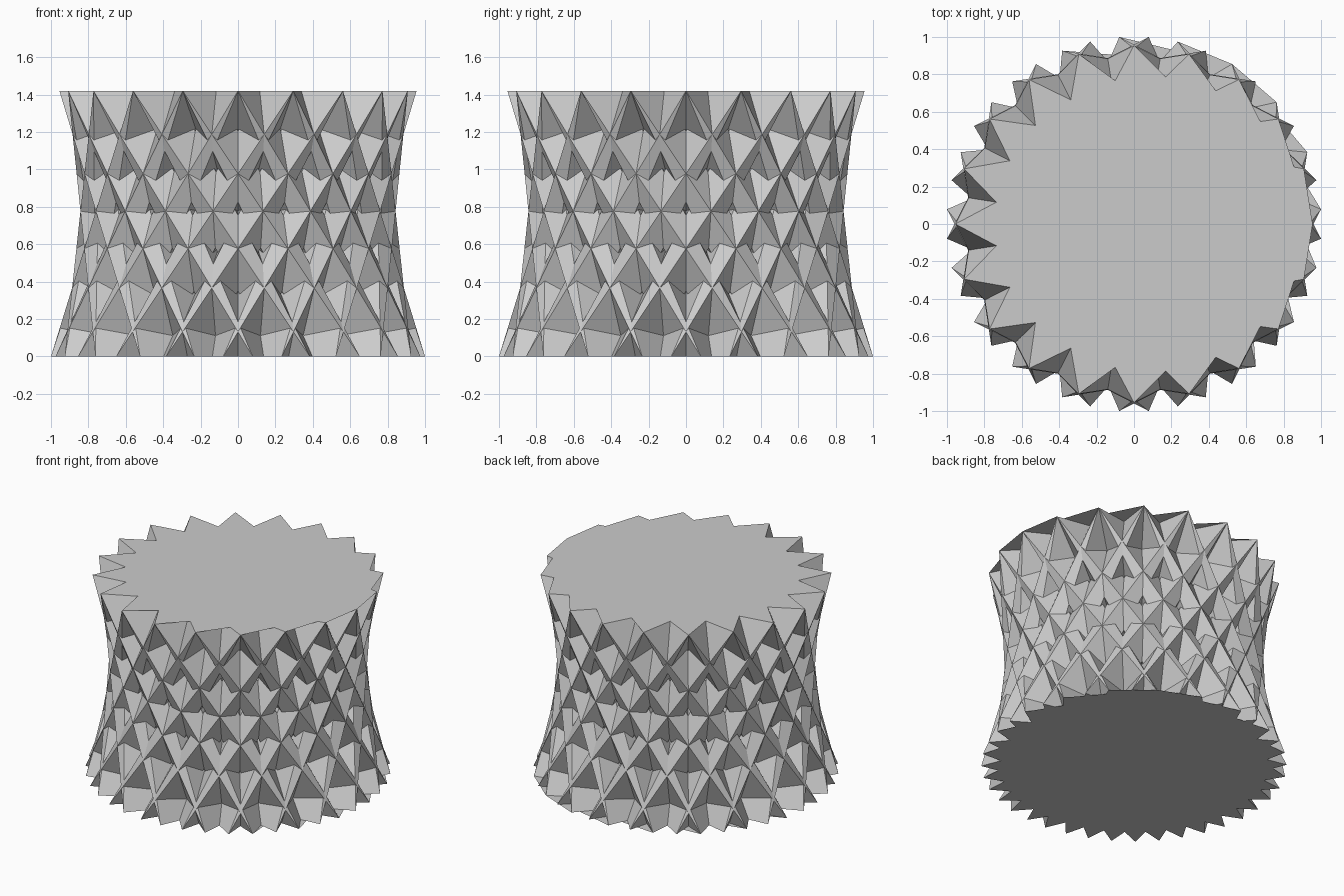
import bpy, bmesh
from math import radians, cos, sin

cube = bpy.data.objects.get("Cube")
if cube:
    bpy.data.objects.remove(cube, do_unlink=True)

POINTS = 20                 # tips on each star
HEIGHT = 1.42
TWIST = 58.5                # degrees between top and bottom stars
STEP = 180 / POINTS
TOP = (0.955, 0.745)        # tip and valley radius
BOTTOM = (1.003, 0.782)

grey = bpy.data.materials.new("plain_grey")
grey.use_nodes = True
grey.diffuse_color = (0.6, 0.6, 0.6, 1)
grey.node_tree.nodes["Principled BSDF"].inputs["Base Color"].default_value = (0.6, 0.6, 0.6, 1)


def star_ring(bm, radii, z, turn, direction):
    """Alternate tips and valleys around a circle."""
    ring = []
    for i in range(2 * POINTS):
        a = radians(direction * (i * STEP + turn))
        r = radii[i % 2]
        ring.append(bm.verts.new((r * cos(a), r * sin(a), z)))
    return ring


def add_face(bm, verts, up=None):
    """Add a face, optionally turned to look up or down."""
    face = bm.faces.new(verts)
    face.normal_update()
    if up is not None and face.normal.z * up < 0:
        face.normal_flip()


def twisted_star(name, direction, fan_caps):
    bm = bmesh.new()
    low = star_ring(bm, BOTTOM, 0, TWIST, direction)
    high = star_ring(bm, TOP, HEIGHT, 0, direction)
    n = len(low)
    # Straight ridges and valleys joined by two triangles per side
    for i in range(n):
        j = (i + 1) % n
        for tri in ((low[i], low[j], high[j]), (low[i], high[j], high[i])):
            add_face(bm, tri if direction > 0 else tri[::-1])
    # Flat caps, fanned from one tip or cut to the star outline
    for ring, up in ((low, -1), (high, 1)):
        if fan_caps:
            for i in range(1, n - 1):
                add_face(bm, (ring[0], ring[i], ring[i + 1]), up)
        else:
            centre = bm.verts.new((0, 0, ring[0].co.z))
            for i in range(n):
                add_face(bm, (centre, ring[i], ring[(i + 1) % n]), up)
    mesh = bpy.data.meshes.new(name)
    bm.to_mesh(mesh)
    bm.free()
    mesh.materials.append(grey)
    obj = bpy.data.objects.new(name, mesh)
    bpy.context.collection.objects.link(obj)
    return obj


# Two stars twisted in opposite directions cross to make the diamond surface
twisted_star("left_twisted_star", 1, True)
twisted_star("right_twisted_star", -1, False)
